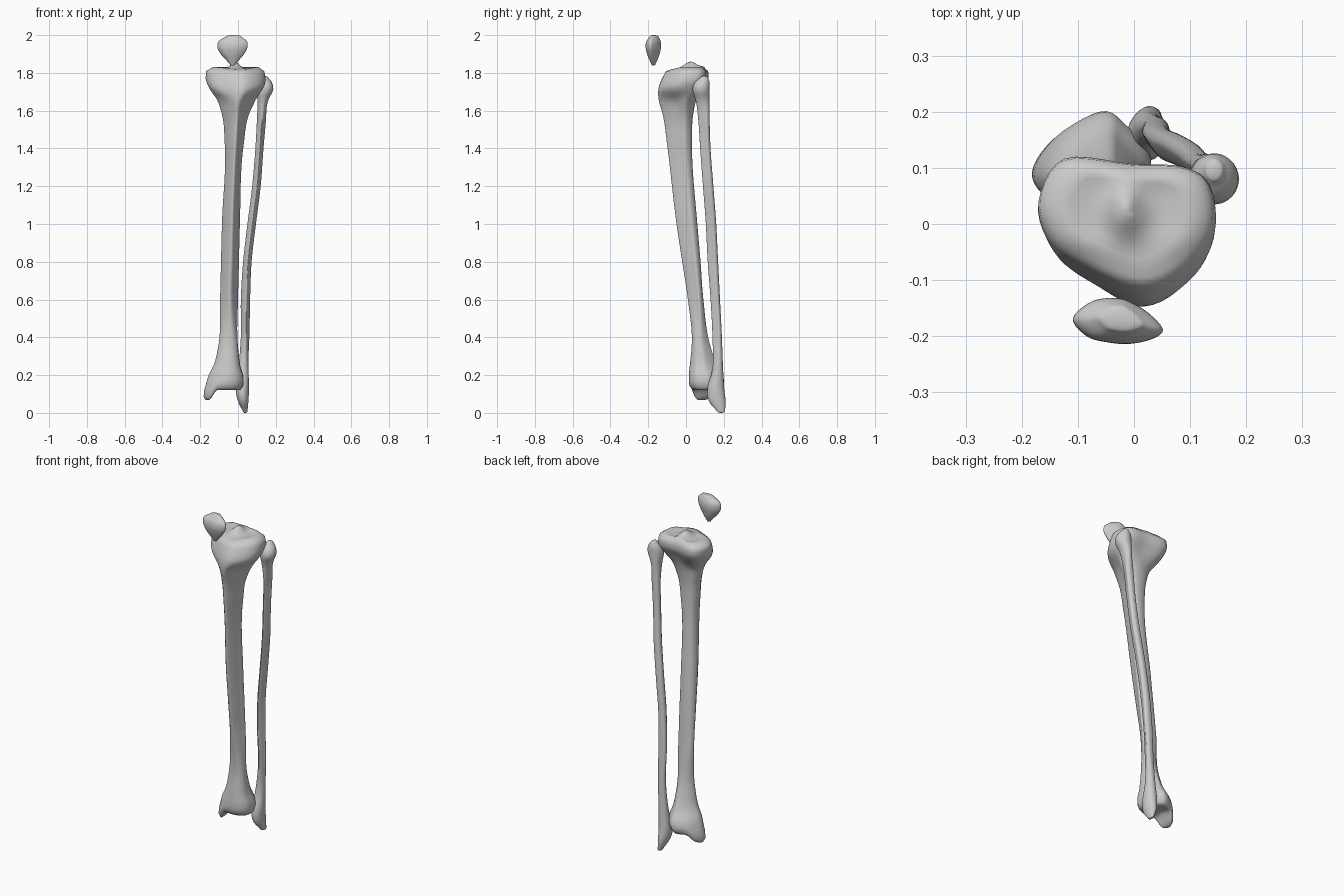
import bpy, bmesh, math

if "Cube" in bpy.data.objects:
    bpy.data.objects.remove(bpy.data.objects["Cube"])

N_PER = 5  # samples between profile points


def catmull(a, b, c, d, t):
    return 0.5 * (2*b + (c - a)*t + (2*a - 5*b + 4*c - d)*t*t + (3*b - a - 3*c + d)*t**3)


def profile(pts):
    """Smooth closed outline, normalised to the -1..1 box."""
    n, out = len(pts), []
    for i in range(n):
        q = [pts[(i + k) % n] for k in (-1, 0, 1, 2)]
        for j in range(N_PER):
            out.append([catmull(*[p[a] for p in q], j / N_PER) for a in (0, 1)])
    for a in (0, 1):
        lo, hi = min(p[a] for p in out), max(p[a] for p in out)
        for p in out:
            p[a] = 2 * (p[a] - lo) / (hi - lo) - 1
    return out


def ring(x0, x1, y0, y1, prof):
    return [v for px, py in prof
            for v in ((x0 + x1)/2 + px*(x1 - x0)/2, (y0 + y1)/2 + py*(y1 - y0)/2)]


def clamp(v):
    t = max(0.0, min(1.0, v))
    return t * t * (3 - 2 * t)


def loft(name, sections, bottom, top, warp=None, step=0.02):
    """Skin sections (z, x0, x1, y0, y1, profile); bottom/top give cap heights."""
    zs = [s[0] for s in sections]
    rs = [ring(*s[1:]) for s in sections]
    m = len(zs)
    slope = [[(rs[i+1][k] - rs[i][k]) / (zs[i+1] - zs[i]) for k in range(len(rs[0]))]
             for i in range(m - 1)]
    tan = [slope[0]]
    for i in range(1, m - 1):
        h0, h1 = zs[i] - zs[i-1], zs[i+1] - zs[i]
        tan.append([(a*h1 + b*h0) / (h0 + h1) for a, b in zip(slope[i-1], slope[i])])
    tan.append(slope[-1])
    rows = []
    for i in range(m - 1):
        h = zs[i+1] - zs[i]
        cnt = max(2, round(h / step))
        for j in range(cnt + (i == m - 2)):
            t = j / cnt
            a, b = 2*t**3 - 3*t*t + 1, t**3 - 2*t*t + t
            c, d = 1 - a, t**3 - t*t
            v = [a*p + b*h*u + c*q + d*h*w
                 for p, u, q, w in zip(rs[i], tan[i], rs[i+1], tan[i+1])]
            rows.append([(v[k], v[k+1], zs[i] + h*t) for k in range(0, len(v), 2)])

    def cap(row, height):
        cx, cy = (sum(p[a] for p in row) / len(row) for a in (0, 1))
        out = []
        for s in (0.92, 0.8, 0.65, 0.5, 0.35, 0.2, 0.08):
            pts = [(cx + (x - cx)*s, cy + (y - cy)*s, z) for x, y, z in row]
            out.append([(x, y, z + height(x, y, s)) for x, y, z in pts])
        return out

    rows = cap(rows[0], bottom)[::-1] + rows + cap(rows[-1], top)
    bm = bmesh.new()
    grid = [[bm.verts.new(warp(*p) if warp else p) for p in r] for r in rows]
    n = len(grid[0])
    for r, s in zip(grid, grid[1:]):
        for k in range(n):
            bm.faces.new((r[k], r[(k+1) % n], s[(k+1) % n], s[k]))
    bm.faces.new(grid[0][::-1])
    bm.faces.new(grid[-1])
    bmesh.ops.recalc_face_normals(bm, faces=bm.faces)
    for f in bm.faces:
        f.smooth = True
    me = bpy.data.meshes.new(name)
    bm.to_mesh(me)
    bm.free()
    ob = bpy.data.objects.new(name, me)
    bpy.context.collection.objects.link(ob)
    return ob


def dome(h):
    return lambda x, y, s: h * math.sqrt(1 - s*s)


# Cross-section outlines, listed from the left side round the front
ROUND = profile([(-math.cos(i*math.pi/5), -math.sin(i*math.pi/5)) for i in range(10)])
SHAFT = profile([(-1, .35), (-.75, -.2), (-.3, -.75), (.15, -1), (.5, -.6),
                 (.8, 0), (1, .5), (.6, .9), (0, 1), (-.7, .85)])
PLATEAU = profile([(-.172, .036), (-.15, -.04), (-.09, -.085), (.018, -.13), (.1, -.09),
                   (.145, -.02), (.138, .065), (.09, .1), (0, .105), (-.125, .115)])
ANKLE = profile([(-.18, .09), (-.15, .04), (-.08, .015), (-.02, .02), (.02, .05),
                 (.03, .09), (.025, .13), (-.02, .18), (-.06, .2), (-.14, .155)])
LENS = profile([(-.11, -.17), (-.085, -.2), (-.05, -.21), (-.01, -.213), (.03, -.205),
                (.05, -.19), (.03, -.165), (0, -.145), (-.03, -.135), (-.075, -.14)])


# Shin bone: knee plateau with central ridge, inner ankle knob pulled down
def plateau_top(x, y, s):
    rim = 0.02 * clamp((1 - s) / 0.2)
    dish = -0.008 * clamp((0.8 - s) / 0.4)
    ridge = 0.038 * math.exp(-((x + .015)/.03)**2 - ((y - .025)/.045)**2)
    return rim + dish + ridge - 0.012 * clamp((-y - .02) / .07) * clamp((1 - s) / 0.2)


def ankle_knob(x, y, z):
    k = clamp((.22 - z) / .09) * clamp((-x - .105) / .05)
    return x, y, z - .055 * k * max(0, 1 - ((y - .08) / .11)**2)


loft("shin_bone", [
    (.122, -.172, .012, .035, .18, ANKLE),
    (.14, -.182, .025, .02, .195, ANKLE),
    (.18, -.168, .03, .015, .2, ANKLE),
    (.25, -.13, .012, .02, .165, ANKLE),
    (.35, -.105, 0, .03, .13, ANKLE),
    (.6, -.095, 0, .01, .092, SHAFT),
    (.8, -.09, .005, -.02, .077, SHAFT),
    (1.0, -.085, .01, -.05, .06, SHAFT),
    (1.42, -.07, .03, -.1, .032, SHAFT),
    (1.58, -.085, .058, -.123, .038, SHAFT),
    (1.66, -.112, .095, -.145, .055, SHAFT),
    (1.715, -.15, .132, -.146, .09, PLATEAU),
    (1.77, -.171, .146, -.127, .12, PLATEAU),
    (1.81, -.168, .138, -.105, .117, PLATEAU)],
    lambda x, y, s: .01 * (1 - s), plateau_top, ankle_knob)

# Slender outer bone with knobbed ends
loft("outer_leg_bone", [
    (.008, .026, .05, .165, .206, ROUND),
    (.06, .0, .055, .122, .21, ROUND),
    (.12, -.012, .058, .113, .203, ROUND),
    (.22, .0, .056, .138, .197, ROUND),
    (.4, .015, .06, .14, .19, SHAFT),
    (.6, .015, .064, .13, .18, SHAFT),
    (.8, .027, .072, .115, .17, SHAFT),
    (1.0, .05, .095, .105, .16, SHAFT),
    (1.2, .075, .12, .09, .145, SHAFT),
    (1.4, .092, .135, .075, .13, SHAFT),
    (1.55, .1, .148, .065, .125, SHAFT),
    (1.66, .103, .162, .05, .125, ROUND),
    (1.715, .098, .187, .035, .125, ROUND),
    (1.755, .108, .177, .05, .124, ROUND),
    (1.775, .125, .16, .075, .117, ROUND)],
    dome(-.008), dome(.008))

# Kneecap: lens section tapering to a lower point
loft("kneecap", [
    (1.845, -.043, -.015, -.183, -.162, LENS),
    (1.865, -.06, .003, -.192, -.152, LENS),
    (1.9, -.092, .032, -.206, -.14, LENS),
    (1.94, -.109, .051, -.214, -.132, LENS),
    (1.97, -.1, .045, -.208, -.135, LENS),
    (1.992, -.065, .018, -.193, -.145, LENS)],
    dome(-.006), dome(.008), step=.008)
